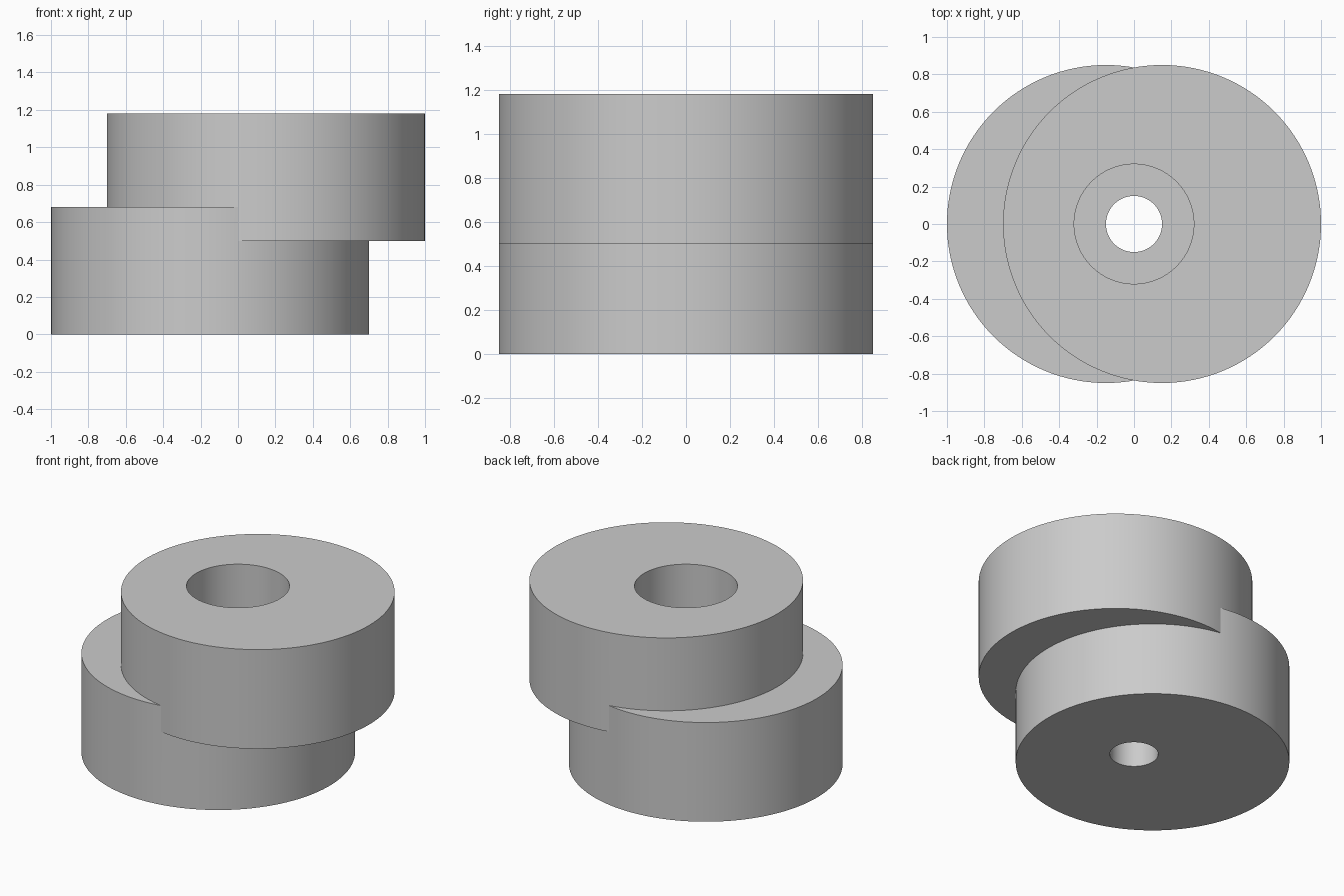
import bpy

cube = bpy.data.objects.get("Cube")
if cube:
    bpy.data.objects.remove(cube, do_unlink=True)

RADIUS, OFFSET = 0.85, 0.15        # disc radius and eccentricity
HEIGHT, LIFT = 0.68, 0.50          # disc height and base of the upper disc
TOP = LIFT + HEIGHT

grey = bpy.data.materials.new("plain grey")
grey.use_nodes = True
colour = (0.6, 0.6, 0.6, 1)
grey.diffuse_color = colour
grey.node_tree.nodes["Principled BSDF"].inputs["Base Color"].default_value = colour


def cylinder(name, radius, x, z0, z1, sides=128):
    bpy.ops.mesh.primitive_cylinder_add(
        vertices=sides, radius=radius, depth=z1 - z0, location=(x, 0, (z0 + z1) / 2))
    obj = bpy.context.object
    obj.name = name
    obj.data.materials.append(grey)
    return obj


def combine(target, tool, operation):
    mod = target.modifiers.new(operation.lower(), "BOOLEAN")
    mod.operation, mod.solver, mod.object = operation, "EXACT", tool
    bpy.context.view_layer.objects.active = target
    bpy.ops.object.modifier_apply(modifier=mod.name)
    bpy.data.objects.remove(tool, do_unlink=True)


# Two overlapping discs, shifted to opposite sides of the shaft axis
body = cylinder("eccentric_discs", RADIUS, -OFFSET, 0, HEIGHT)
combine(body, cylinder("upper_disc", RADIUS, OFFSET, LIFT, TOP), "UNION")

# Wide bore from the top, narrow hole through the base
combine(body, cylinder("wide_bore", 0.32, 0, LIFT, TOP + 0.1), "DIFFERENCE")
combine(body, cylinder("narrow_hole", 0.15, 0, -0.1, LIFT + 0.1), "DIFFERENCE")

bpy.ops.object.select_all(action="DESELECT")
body.select_set(True)
bpy.context.view_layer.objects.active = body
bpy.ops.object.shade_smooth_by_angle(angle=0.3)
